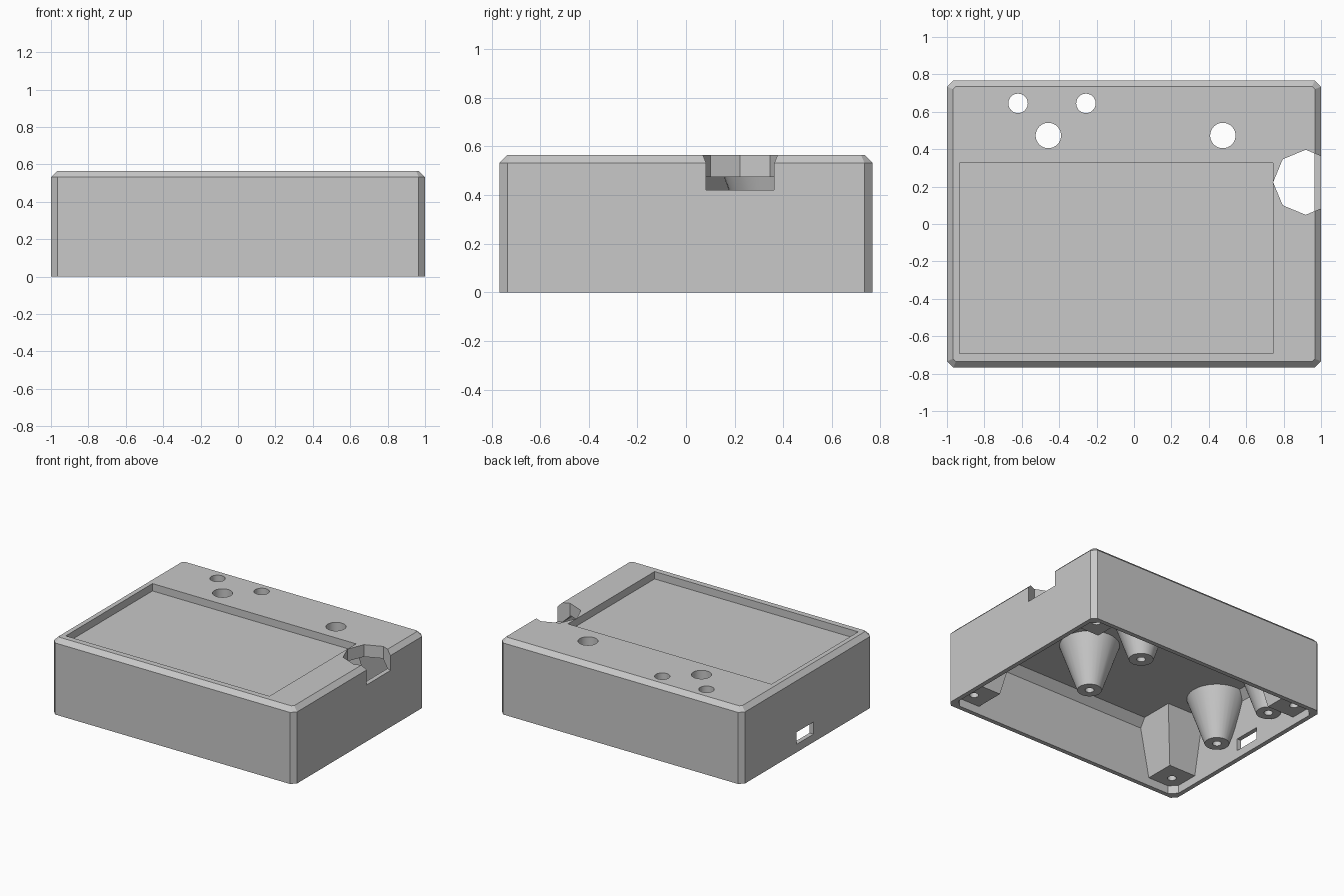
import bpy, bmesh, math

cube = bpy.data.objects.get("Cube")
if cube:
    bpy.data.objects.remove(cube, do_unlink=True)

grey = bpy.data.materials.new("plain_grey")
grey.use_nodes = True
colour = (0.58, 0.58, 0.58, 1)
grey.diffuse_color = colour
grey.node_tree.nodes["Principled BSDF"].inputs["Base Color"].default_value = colour


def finish(name, bm):
    bmesh.ops.recalc_face_normals(bm, faces=bm.faces)
    mesh = bpy.data.meshes.new(name)
    bm.to_mesh(mesh)
    bm.free()
    mesh.materials.append(grey)
    obj = bpy.data.objects.new(name, mesh)
    bpy.context.collection.objects.link(obj)
    return obj


def block(name, x, y, z, side=0, top=0):
    """Box between limits, with optional chamfers on the uprights and top rim."""
    bm = bmesh.new()
    bmesh.ops.create_cube(bm, size=1)
    for v in bm.verts:
        v.co = [lim[0] if c < 0 else lim[1] for c, lim in zip(v.co, (x, y, z))]
    if side:
        uprights = [e for e in bm.edges if abs(e.verts[0].co.z - e.verts[1].co.z) > 0.01]
        bmesh.ops.bevel(bm, geom=uprights, offset=side, segments=1, affect='EDGES')
    if top:
        rim = [e for e in bm.edges if all(v.co.z > z[1] - 0.001 for v in e.verts)]
        bmesh.ops.bevel(bm, geom=rim, offset=top, segments=1, affect='EDGES')
    return finish(name, bm)


def cone(name, x, y, z, r_low, r_high, sides=32):
    bm = bmesh.new()
    bmesh.ops.create_cone(bm, cap_ends=True, segments=sides, radius1=r_low,
                          radius2=r_high, depth=z[1] - z[0])
    bmesh.ops.translate(bm, vec=(x, y, (z[0] + z[1]) / 2), verts=bm.verts)
    return finish(name, bm)


def corner_post(sx, sy):
    """Square post set into a corner, widening towards the ceiling."""
    post = block("corner_post", sorted((sx * 0.7, sx * 0.978)),
                 sorted((sy * 0.5, sy * 0.746)), (0.06, 0.49))
    for v in post.data.vertices:
        inset = 0.22 if v.co.z < 0.1 else 0.305
        if abs(v.co.x) < 0.9:
            v.co.x = sx * (0.967 - inset)
        if abs(v.co.y) < 0.7:
            v.co.y = sy * (0.735 - inset)
    return post


def combine(target, tool, operation='DIFFERENCE'):
    mod = target.modifiers.new("combine", 'BOOLEAN')
    mod.operation = operation
    mod.solver = 'EXACT'
    mod.object = tool
    bpy.context.view_layer.objects.active = target
    bpy.ops.object.modifier_apply(modifier=mod.name)
    bpy.data.objects.remove(tool, do_unlink=True)


# Outer case, hollowed from below
case = block("case_shell", (-1, 1), (-0.768, 0.768), (0, 0.565), 0.034, 0.033)
combine(case, block("cavity", (-0.967, 0.967), (-0.735, 0.735), (-0.1, 0.475), 0.05, 0.055))

# Corner posts and conical standoffs, trimmed inside the wall
posts = [(sx, sy) for sx in (-1, 1) for sy in (-1, 1)]
standoffs = [(x, y) for x in (-0.88, 0.24) for y in (-0.18, 0.36)]
for sx, sy in posts:
    combine(case, corner_post(sx, sy), 'UNION')
for x, y in standoffs:
    standoff = cone("standoff", x, y, (0.13, 0.493), 0.083, 0.21)
    combine(standoff, block("trim", (-0.983, 0.9), (-0.7, 0.7), (0, 0.7)), 'INTERSECT')
    combine(case, standoff, 'UNION')

# Screw holes in posts and standoffs
for sx, sy in posts:
    combine(case, cone("post_hole", sx * 0.87, sy * 0.64, (0.03, 0.25), 0.03, 0.03, 24))
for x, y in standoffs:
    combine(case, cone("standoff_hole", x, y, (0.1, 0.3), 0.03, 0.03, 24))

# Shallow panel recess in the top
combine(case, block("panel_recess", (-0.932, 0.743), (-0.692, 0.326), (0.51, 0.7)))

# Round holes through the top
for x, y, r in ((-0.62, 0.645, 0.052), (-0.257, 0.645, 0.052),
                (-0.458, 0.473, 0.068), (0.475, 0.473, 0.068)):
    combine(case, cone("top_hole", x, y, (0.44, 0.7), r, r))

# Eight-sided notch in the side edge and the port slot opposite
combine(case, cone("side_notch", 0.918, 0.223, (0.421, 0.7), 0.174, 0.174, 8))
combine(case, block("port_slot", (-1.1, -0.9), (-0.07, 0.13), (0.06, 0.15)))

# Smooth the round parts, keep edges crisp
bpy.ops.object.select_all(action='DESELECT')
case.select_set(True)
bpy.context.view_layer.objects.active = case
bpy.ops.object.shade_smooth_by_angle(angle=math.radians(25))
